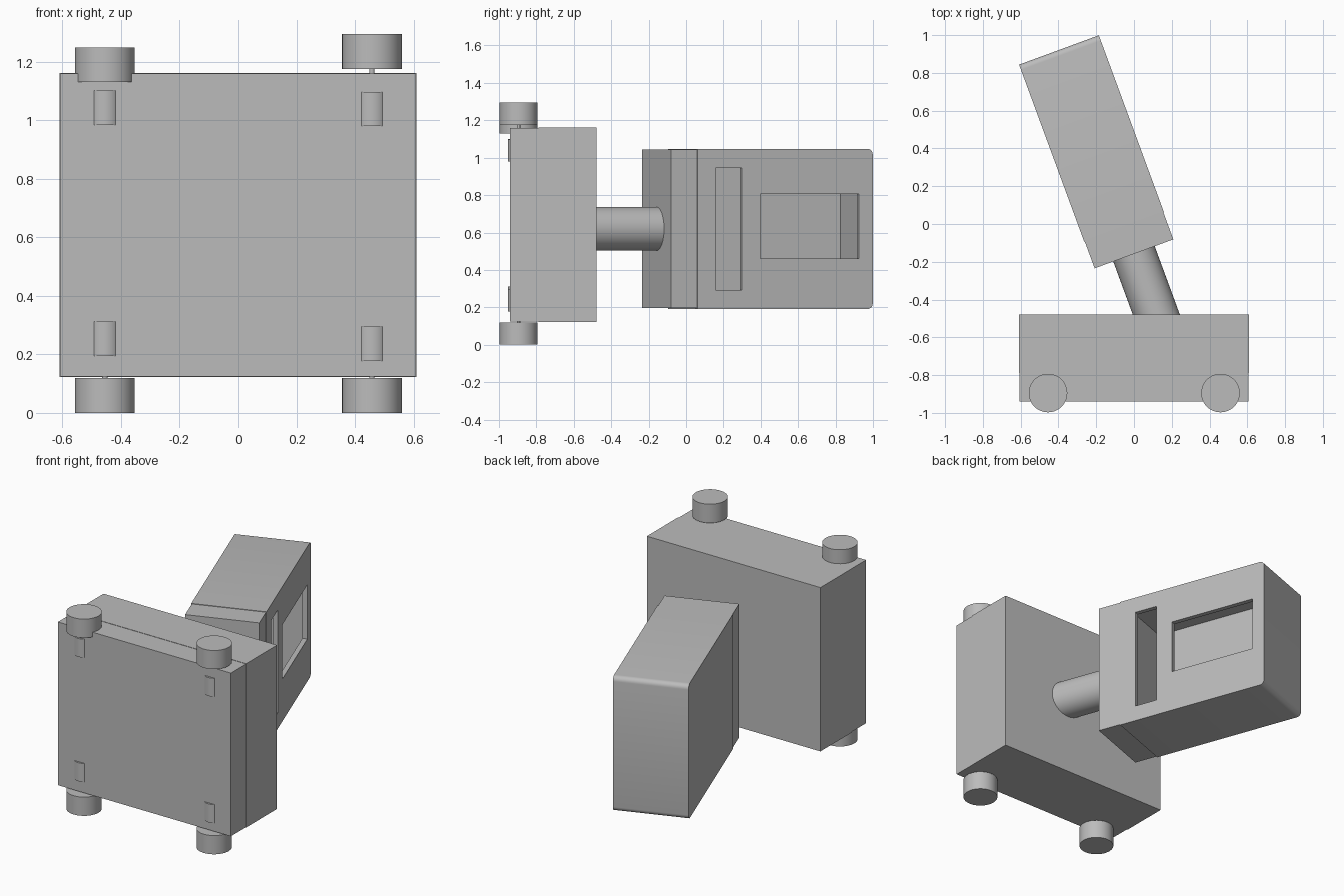
import bpy, bmesh, math
from mathutils import Matrix, Vector

if "Cube" in bpy.data.objects:
    bpy.data.objects.remove(bpy.data.objects["Cube"])

grey = bpy.data.materials.new("plain_grey")
grey.use_nodes = True
grey.diffuse_color = (0.5, 0.5, 0.5, 1)
grey.node_tree.nodes["Principled BSDF"].inputs["Base Color"].default_value = (0.5, 0.5, 0.5, 1)

# The head and neck share one frame, turned about z
HEAD = Matrix.Translation((0, -0.158, 0)) @ Matrix.Rotation(math.radians(20.2), 4, "Z")


def finish(name, bm, frame=Matrix(), smooth=False):
    mesh = bpy.data.meshes.new(name)
    bm.to_mesh(mesh)
    bm.free()
    mesh.materials.append(grey)
    obj = bpy.data.objects.new(name, mesh)
    obj.matrix_world = frame
    bpy.context.collection.objects.link(obj)
    bpy.ops.object.select_all(action="DESELECT")
    obj.select_set(True)
    bpy.context.view_layer.objects.active = obj
    if smooth:
        bpy.ops.object.shade_smooth_by_angle(angle=math.radians(35))
    return obj


def box(name, x, y, z, frame=Matrix(), round_back=0):
    bm = bmesh.new()
    lo, hi = Vector((x[0], y[0], z[0])), Vector((x[1], y[1], z[1]))
    size = hi - lo
    bmesh.ops.create_cube(bm, size=1, matrix=Matrix.Translation((lo + hi) / 2) @ Matrix.Diagonal((*size, 1)))
    if round_back:
        # Round only the horizontal edges of the back face
        edges = [e for e in bm.edges if all(v.co.y > y[1] - 0.001 for v in e.verts)
                 and abs(e.verts[0].co.z - e.verts[1].co.z) < 0.001]
        bmesh.ops.bevel(bm, geom=edges, offset=round_back, segments=5, profile=0.5, affect="EDGES")
    return finish(name, bm, frame, round_back > 0)


def cylinder(name, radius, z0, z1, frame):
    bm = bmesh.new()
    bmesh.ops.create_cone(bm, cap_ends=True, segments=48, radius1=radius, radius2=radius,
                          depth=z1 - z0, matrix=Matrix.Translation((0, 0, (z0 + z1) / 2)))
    return finish(name, bm, frame, True)


def cut(obj, cutter):
    mod = obj.modifiers.new("cut", "BOOLEAN")
    mod.operation, mod.solver, mod.object = "DIFFERENCE", "EXACT", cutter
    bpy.context.view_layer.update()
    bpy.context.view_layer.objects.active = obj
    bpy.ops.object.modifier_apply(modifier=mod.name)
    bpy.data.objects.remove(cutter)


# Body: main block and front panel with a fine seam
box("body_block", (-0.61, 0.61), (-0.788, -0.478), (0.122, 1.162))
box("body_panel", (-0.607, 0.607), (-0.94, -0.788), (0.124, 1.16))

# Wheels, axles and the hubs that bulge through the front
wheels = {
    "lower_right": (-0.455, 0.0, 0.195),
    "lower_left": (0.458, 0.0, 0.178),
    "upper_right": (-0.455, 1.13, 0.984),
    "upper_left": (0.458, 1.175, 0.98),
}
for side, (x, wheel_z, hub_z) in wheels.items():
    frame = Matrix.Translation((x, -0.895, 0))
    cylinder(side + "_wheel", 0.102, wheel_z, wheel_z + 0.119, frame)
    cylinder(side + "_hub", 0.058, hub_z, hub_z + 0.117, frame)
    cylinder(side + "_axle", 0.009, min(wheel_z, hub_z) + 0.001, max(wheel_z + 0.119, hub_z), frame)

# Neck tube
cylinder("neck", 0.117, -0.02, 0.42,
         HEAD @ Matrix.Translation((0, 0, 0.62)) @ Matrix.Rotation(math.pi / 2, 4, "X"))

# Head: front cap and hollow shell with two openings on its left
box("head_cap", (-0.222, 0.222), (0, 0.15), (0.196, 1.044), HEAD)
shell = box("head_shell", (-0.225, 0.225), (0.15, 1.15), (0.191, 1.047), HEAD, 0.03)
cut(shell, box("cavity_cutter", (-0.195, 0.195), (0.18, 1.12), (0.221, 1.017), HEAD))
cut(shell, box("slot_cutter", (0.1, 0.3), (0.255, 0.404), (0.293, 0.945), HEAD))
cut(shell, box("window_cutter", (0.1, 0.3), (0.51, 1.07), (0.46, 0.805), HEAD))
